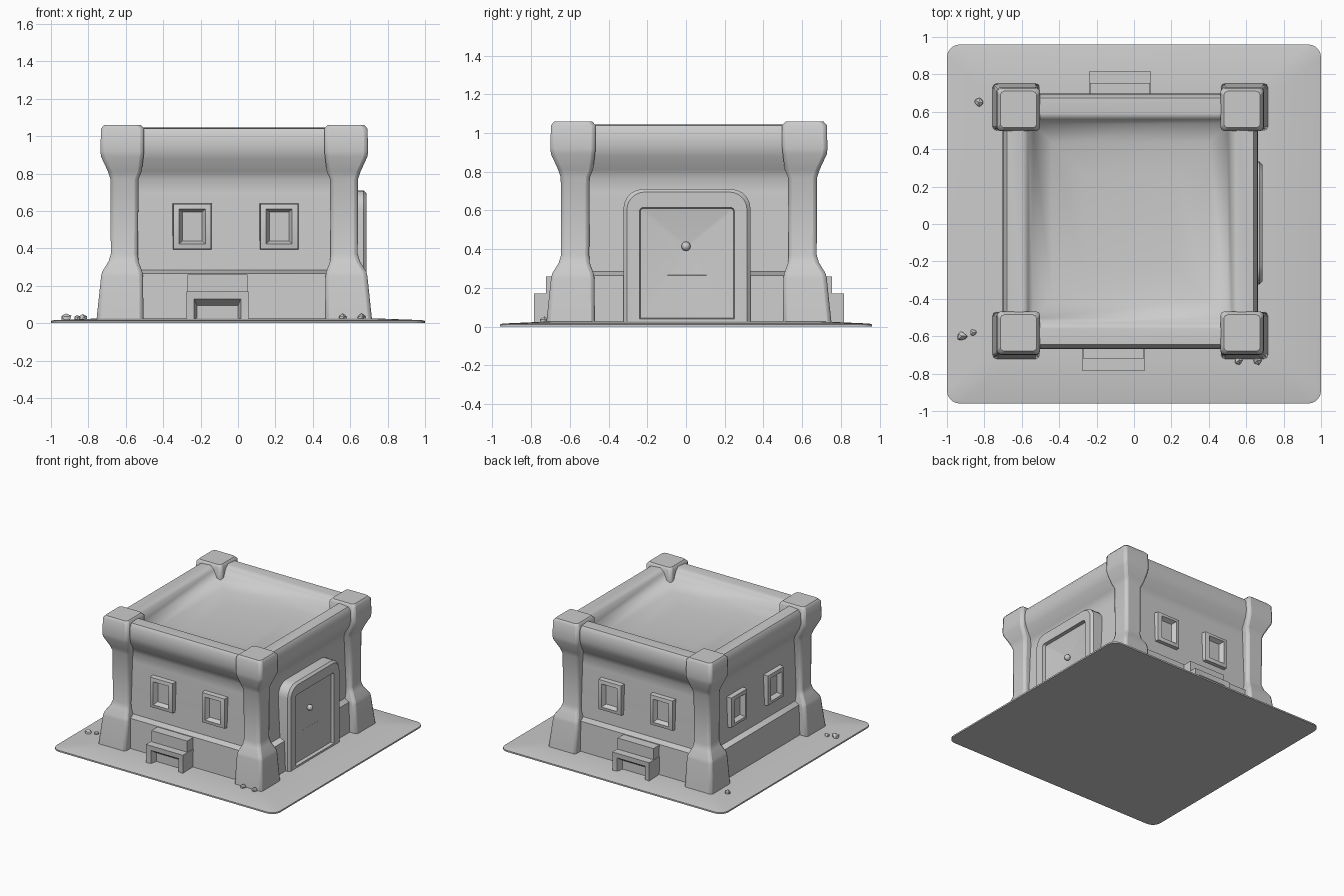
import bpy, bmesh, math, random
from mathutils import Vector

if "Cube" in bpy.data.objects:
    bpy.data.objects.remove(bpy.data.objects["Cube"])

random.seed(3)
CX, CY = -0.02, 0.015          # centre of the building on its base plate

stone = bpy.data.materials.new("grey stone")
stone.diffuse_color = (0.6, 0.6, 0.6, 1)
stone.use_nodes = True
stone.node_tree.nodes["Principled BSDF"].inputs["Base Color"].default_value = stone.diffuse_color


def finish(bm, name, bevel=0.0, angle=40):
    bmesh.ops.recalc_face_normals(bm, faces=bm.faces[:])
    me = bpy.data.meshes.new(name)
    bm.to_mesh(me)
    bm.free()
    me.materials.append(stone)
    ob = bpy.data.objects.new(name, me)
    bpy.context.collection.objects.link(ob)
    if bevel:
        m = ob.modifiers.new("soft edges", 'BEVEL')
        m.width, m.segments, m.limit_method = bevel, 2, 'ANGLE'
        m.angle_limit = math.radians(50)
    bpy.ops.object.select_all(action='DESELECT')
    ob.select_set(True)
    bpy.context.view_layer.objects.active = ob
    bpy.ops.object.shade_smooth_by_angle(angle=math.radians(angle))
    return ob


def loft(name, rings, bevel=0.0, angle=40):
    """Skin a list of equal-length point rings and cap both ends."""
    bm = bmesh.new()
    vs = [[bm.verts.new(p) for p in r] for r in rings]
    n = len(vs[0])
    for a, b in zip(vs, vs[1:]):
        for i in range(n):
            j = (i + 1) % n
            bm.faces.new((a[i], a[j], b[j], b[i]))
    bm.faces.new(vs[0])
    bm.faces.new(vs[-1])
    return finish(bm, name, bevel, angle)


def rect(u0, u1, v0, v1):
    return [(u0, v0), (u1, v0), (u1, v1), (u0, v1)]


def rounded(u0, u1, v0, v1, r, corners=(1, 1, 1, 1), n=5):
    """Rectangle whose chosen corners are rounded; same point count always."""
    pts = []
    cs = [(u0, v0, 1, 1, 180), (u1, v0, -1, 1, 270), (u1, v1, -1, -1, 0), (u0, v1, 1, -1, 90)]
    for (u, v, su, sv, a0), on in zip(cs, corners):
        if not on:
            pts.append((u, v))
            continue
        for k in range(n + 1):
            a = math.radians(a0 + 90 * k / n)
            pts.append((u + su * r + r * math.cos(a), v + sv * r + r * math.sin(a)))
    return pts


def on_side(side, pts, d):
    """Put (along, height) points on a wall, d out from the building centre."""
    if side == "front":
        return [(u, CY - d, v) for u, v in pts]
    if side == "back":
        return [(u, CY + d, v) for u, v in pts]
    if side == "right":
        return [(CX + d, u, v) for u, v in pts]
    return [(CX - d, u, v) for u, v in pts]


# Base plate, rising very slightly towards the building
plate = [(1.0, 0.96, 0.0), (1.0, 0.96, 0.012), (0.985, 0.945, 0.016), (0.72, 0.72, 0.026)]
loft("base_plate", [[(x, y, z) for x, y in rounded(-hx, hx, -hy, hy, 0.07)]
                    for hx, hy, z in plate])

# Walls: plinth, recessed wall, flared parapet, shallow dished roof
wall = [(0.004, 0.672), (0.265, 0.662), (0.285, 0.622), (0.50, 0.612), (0.70, 0.605),
        (0.77, 0.60), (0.81, 0.62), (0.88, 0.665), (0.93, 0.683), (1.01, 0.68), (1.04, 0.66),
        (1.045, 0.575), (1.02, 0.545), (0.96, 0.52), (0.92, 0.42), (0.90, 0.25)]
loft("walls_and_roof", [[(CX + x, CY + y, z) for x, y in rect(-h, h, -h, h)]
                        for z, h in wall], angle=50)

# Corner columns: (height, outer offset, inner offset)
column = [(0.004, 0.738, 0.485), (0.25, 0.712, 0.488), (0.275, 0.706, 0.492),
          (0.33, 0.672, 0.512), (0.37, 0.660, 0.515), (0.77, 0.662, 0.512),
          (0.81, 0.675, 0.495), (0.89, 0.712, 0.485), (0.92, 0.716, 0.482),
          (1.04, 0.712, 0.482), (1.06, 0.695, 0.50)]
for sy, fb in ((-1, "front"), (1, "back")):
    for sx, lr in ((-1, "left"), (1, "right")):
        loft(f"column_{fb}_{lr}",
             [[(CX + sx * a, CY + sy * b, z) for a, b in rect(i, o, i, o)]
              for z, o, i in column], bevel=0.02, angle=45)

# Windows: sloping frames around sunken panes, two on each wall without the door
for side, places in (("front", (-0.245, 0.22)), ("back", (-0.24, 0.22)), ("left", (-0.2, 0.27))):
    for k, u in enumerate(places):
        steps = [(0.108, 0.125, 0.58), (0.100, 0.12, 0.645), (0.07, 0.093, 0.652),
                 (0.052, 0.077, 0.618)]
        loft(f"window_{side}_{k + 1}",
             [on_side(side, rect(u - a, u + a, 0.517 - b, 0.517 + b), d)
              for a, b, d in steps], angle=35)

# Low vent hoods in the front and back walls: stepped block with an opening
for side, u in (("front", -0.11), ("back", -0.075)):
    loft(f"vent_top_{side}", [on_side(side, rect(u - 0.16, u + 0.16, 0.1, 0.26), d)
                              for d in (0.6, 0.738)])
    steps = [(0.165, 0.17, 0.6), (0.165, 0.17, 0.80), (0.125, 0.13, 0.795), (0.11, 0.095, 0.745)]
    loft(f"vent_opening_{side}",
         [on_side(side, rect(u - a, u + a, 0.005, h), d) for a, h, d in steps], angle=30)

# Door in the right wall: arched surround, panel dished towards the knob
top = (0, 0, 1, 1)
surround = [(0.328, 0.004, 0.71, 0.10, 0.55), (0.328, 0.004, 0.71, 0.10, 0.69),
            (0.310, 0.010, 0.695, 0.09, 0.708), (0.245, 0.04, 0.615, 0.02, 0.706),
            (0.24, 0.045, 0.61, 0.015, 0.68), (0.015, 0.40, 0.43, 0.005, 0.65)]
loft("door", [on_side("right", rounded(0.005 - a, 0.005 + a, lo, hi, r, top), d)
              for a, lo, hi, r, d in surround], angle=35)
bm = bmesh.new()
bmesh.ops.create_uvsphere(bm, u_segments=10, v_segments=6, radius=0.024)
bmesh.ops.translate(bm, verts=bm.verts[:], vec=(CX + 0.665, 0.0, 0.415))
finish(bm, "door_knob")

# Small stones scattered on the plate
for k, (x, y, s) in enumerate(((-0.92, -0.60, 0.03), (-0.86, -0.58, 0.02), (0.56, -0.73, 0.025),
                               (0.66, -0.73, 0.03), (-0.83, 0.65, 0.025))):
    bm = bmesh.new()
    bmesh.ops.create_icosphere(bm, subdivisions=1, radius=s)
    for v in bm.verts:
        v.co *= random.uniform(0.7, 1.1)
        v.co += Vector((x, y, 0.025))
        v.co.z = max(v.co.z, 0.002)
    finish(bm, f"stone_{k + 1}", angle=20)
